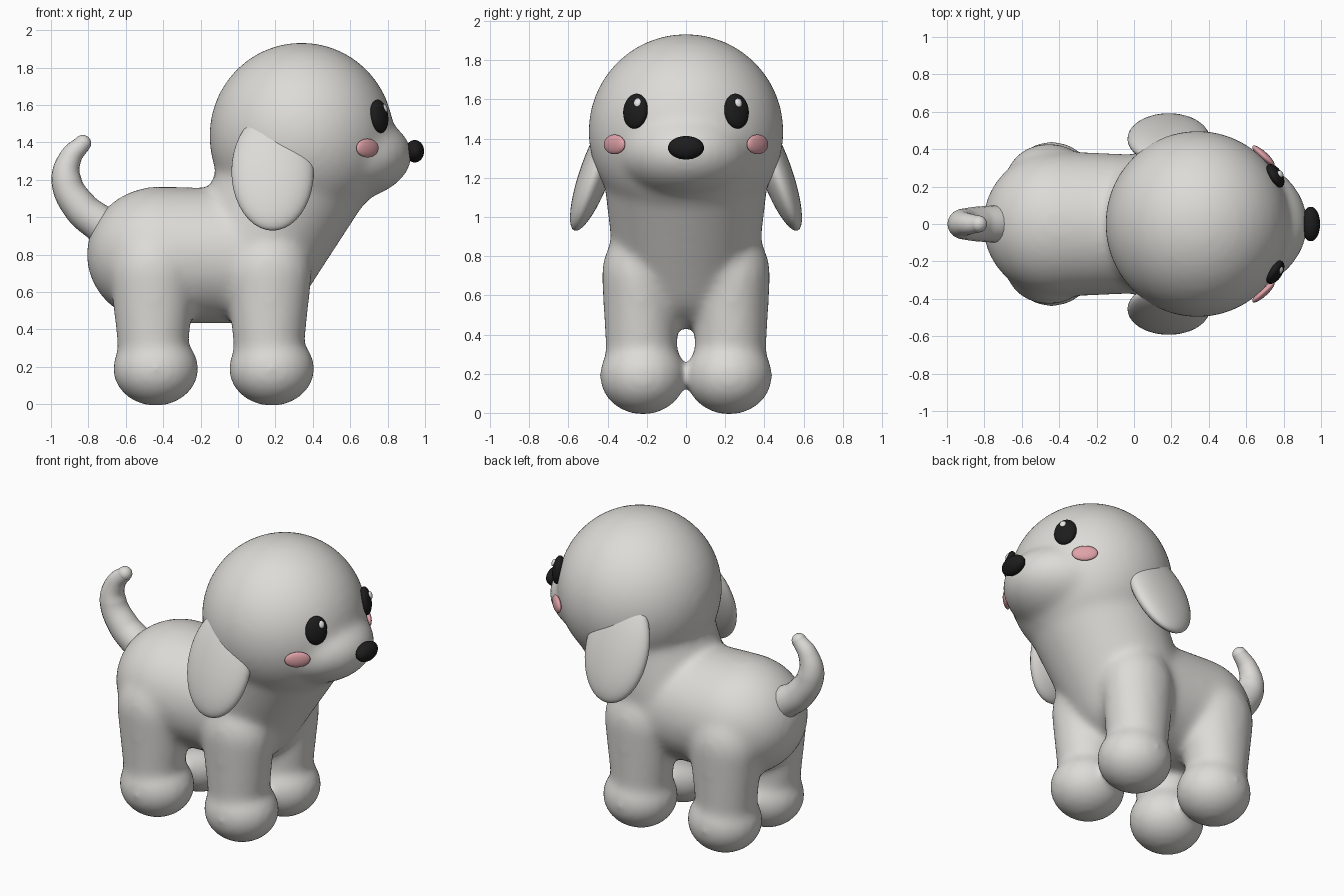
import bpy, bmesh
from math import radians
from mathutils import Matrix, Vector, Euler

old = bpy.data.objects.get("Cube")
if old:
    bpy.data.objects.remove(old, do_unlink=True)


def material(name, color):
    m = bpy.data.materials.new(name)
    m.use_nodes = True
    m.diffuse_color = (*color, 1)
    m.node_tree.nodes["Principled BSDF"].inputs["Base Color"].default_value = (*color, 1)
    return m


FUR = material("pale fur", (0.72, 0.71, 0.68))
BLACK = material("black", (0.012, 0.012, 0.012))
WHITE = material("white", (0.9, 0.9, 0.9))
PINK = material("pink", (0.74, 0.36, 0.39))


def add_ellipsoid(bm, center, radii, tilt=(0, 0, 0), seg=40):
    mat = Matrix.LocRotScale(Vector(center), Euler([radians(a) for a in tilt]), Vector(radii))
    return bmesh.ops.create_uvsphere(bm, u_segments=seg, v_segments=seg // 2,
                                     radius=1, matrix=mat)["verts"]


def add_bridge(bm, first, second):
    """Two ellipsoids wrapped in one tapered hull."""
    part = bmesh.new()
    for center, radii in (first, second):
        add_ellipsoid(part, center, radii)
    hull = bmesh.ops.convex_hull(part, input=part.verts)
    inside = {g for g in hull["geom_interior"] if isinstance(g, bmesh.types.BMVert)}
    bmesh.ops.delete(part, geom=list(inside), context='VERTS')
    bmesh.ops.recalc_face_normals(part, faces=part.faces)
    mesh = bpy.data.meshes.new("bridge")
    part.to_mesh(mesh)
    part.free()
    bm.from_mesh(mesh)
    bpy.data.meshes.remove(mesh)


def finish(name, bm, mat):
    mesh = bpy.data.meshes.new(name)
    for f in bm.faces:
        f.smooth = True
    bm.to_mesh(mesh)
    bm.free()
    mesh.materials.append(mat)
    ob = bpy.data.objects.new(name, mesh)
    bpy.context.collection.objects.link(ob)
    return ob


def ellipsoid(name, mat, center, radii, tilt=(0, 0, 0)):
    bm = bmesh.new()
    add_ellipsoid(bm, center, radii, tilt)
    return finish(name, bm, mat)


# Body, head and legs blended into one soft skin
body = bmesh.new()
chest = ((0.07, 0, 0.79), (0.35, 0.37, 0.36))
add_bridge(body, ((-0.42, 0, 0.8), (0.39, 0.39, 0.365)), chest)
add_bridge(body, chest, ((0.3, 0, 1.2), (0.42, 0.42, 0.28)))
add_ellipsoid(body, (0.34, 0, 1.435), (0.495, 0.5, 0.5))
add_ellipsoid(body, (0.5, 0, 1.33), (0.43, 0.37, 0.255))
for x in (-0.455, 0.165):
    for side in (-1, 1):
        add_bridge(body, ((x, side * 0.235, 0.7), (0.23, 0.195, 0.26)),
                   ((x, side * 0.225, 0.24), (0.18, 0.18, 0.18)))
        add_ellipsoid(body, (x + 0.015, side * 0.22, 0.19), (0.23, 0.222, 0.2))
skin = finish("body", body, FUR)
remesh = skin.modifiers.new("blend", 'REMESH')
remesh.mode = 'VOXEL'
remesh.voxel_size = 0.02
remesh.use_smooth_shade = True
soften = skin.modifiers.new("soften", 'SMOOTH')
soften.factor = 0.5
soften.iterations = 24

# Tail: tapered curve with a round tip
curve = bpy.data.curves.new("tail_path", 'CURVE')
curve.dimensions = '3D'
curve.bevel_depth = 1
curve.bevel_resolution = 8
curve.use_fill_caps = True
path = [(-0.73, 0.96, 0.1), (-0.84, 1.05, 0.093), (-0.918, 1.2, 0.08),
        (-0.895, 1.32, 0.06), (-0.83, 1.395, 0.045)]
spline = curve.splines.new('BEZIER')
spline.bezier_points.add(len(path) - 1)
for p, (x, z, r) in zip(spline.bezier_points, path):
    p.co = (x, 0, z)
    p.radius = r
    p.handle_left_type = p.handle_right_type = 'AUTO'
helper = bpy.data.objects.new("tail_path", curve)
bpy.context.collection.objects.link(helper)
bpy.context.view_layer.update()
tail = bmesh.new()
tail.from_mesh(bpy.data.meshes.new_from_object(
    helper.evaluated_get(bpy.context.evaluated_depsgraph_get())))
bpy.data.objects.remove(helper, do_unlink=True)
add_ellipsoid(tail, (-0.83, 0, 1.395), (0.045, 0.045, 0.045), seg=24)
finish("tail", tail, FUR)

# Nose
ellipsoid("nose", BLACK, (0.945, 0, 1.353), (0.05, 0.092, 0.06))

# Paired ears, eyes and cheeks
for side, word in ((1, "left"), (-1, "right")):
    ellipsoid(word + "_ear", FUR, (0.185, side * 0.455, 1.245), (0.22, 0.08, 0.335),
              (side * 20, 0, 0))
    ellipsoid(word + "_eye", BLACK, (0.755, side * 0.258, 1.54), (0.036, 0.07, 0.09),
              (0, -8, side * 32))
    ellipsoid(word + "_eye_glint", WHITE, (0.783, side * 0.258 + 0.01, 1.583),
              (0.012, 0.02, 0.024), (0, -20, side * 32))
    ellipsoid(word + "_cheek", PINK, (0.692, side * 0.365, 1.37), (0.022, 0.078, 0.05),
              (0, 0, side * 48))
